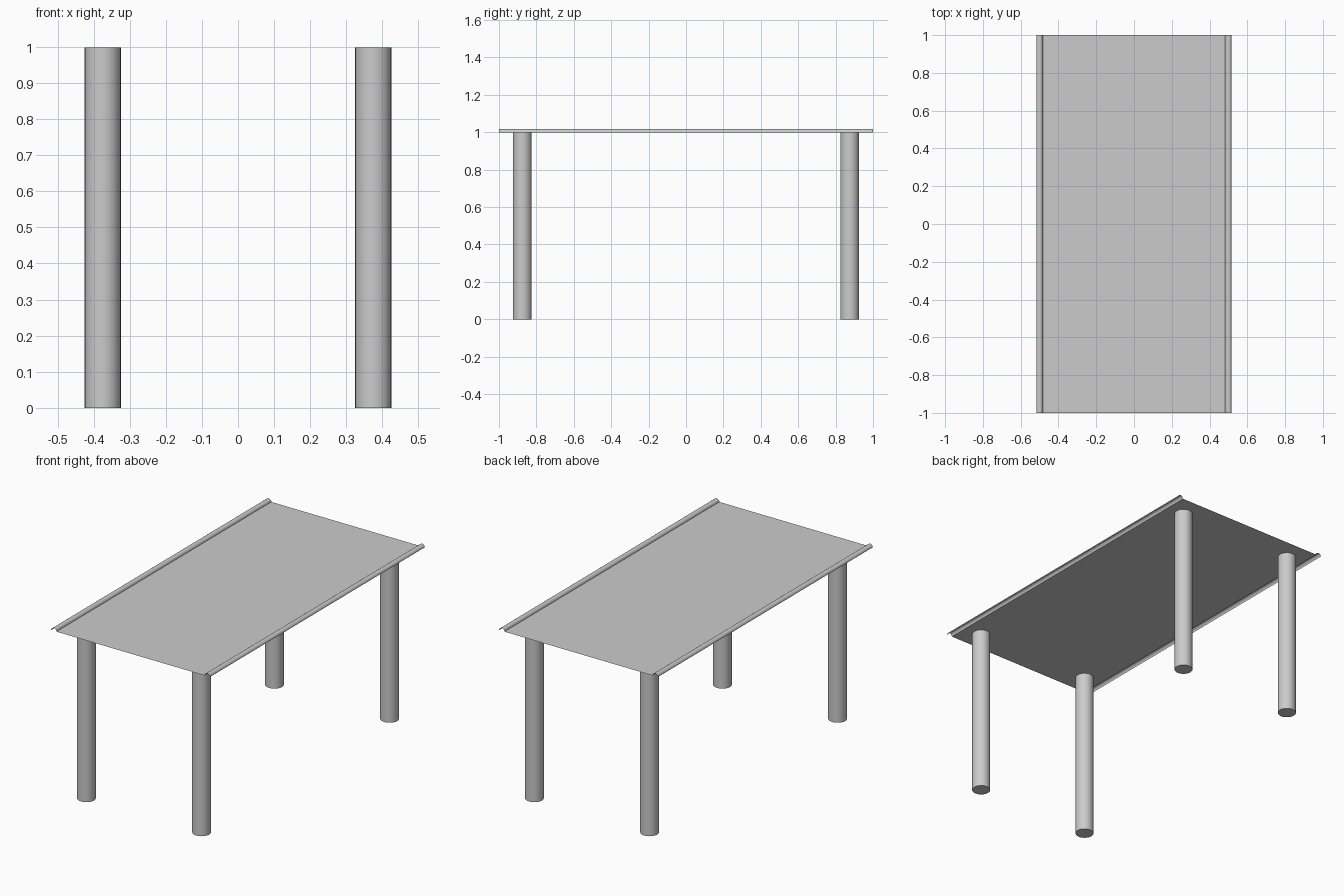
import bpy, bmesh, math

cube = bpy.data.objects.get("Cube")
if cube:
    bpy.data.objects.remove(cube)

# Single grey finish
grey = bpy.data.materials.new("plain_grey")
grey.use_nodes = True
colour = (0.6, 0.6, 0.6, 1)
grey.diffuse_color = colour
grey.node_tree.nodes["Principled BSDF"].inputs["Base Color"].default_value = colour


def finish(obj):
    if not obj.data.materials:
        obj.data.materials.append(grey)
    bpy.ops.object.select_all(action='DESELECT')
    obj.select_set(True)
    bpy.context.view_layer.objects.active = obj
    bpy.ops.object.shade_smooth_by_angle(angle=math.radians(35))


def make_sheet(name, profile, half_length):
    """Extrude an open x-z profile along y into a thin sheet."""
    bm = bmesh.new()
    front = [bm.verts.new((x, -half_length, z)) for x, z in profile]
    back = [bm.verts.new((x, half_length, z)) for x, z in profile]
    for i in range(len(profile) - 1):
        bm.faces.new((front[i], front[i + 1], back[i + 1], back[i]))
    mesh = bpy.data.meshes.new(name)
    bm.to_mesh(mesh)
    bm.free()
    obj = bpy.data.objects.new(name, mesh)
    bpy.context.collection.objects.link(obj)
    finish(obj)


# Thin top with a half-round lip along each long edge
height, lip_x, lip_r, steps = 1.0, 0.5, 0.017, 12
lip = [(lip_x - lip_r * math.cos(math.pi * i / steps),
        height + lip_r * math.sin(math.pi * i / steps)) for i in range(steps + 1)]
mirrored = [(-x, z) for x, z in reversed(lip)]
make_sheet("table_top", mirrored + lip, 1.0)

# Four round legs
leg_r, leg_height = 0.05, 0.999
for side, sx in (("left", 1), ("right", -1)):
    for end, sy in (("front", -1), ("back", 1)):
        bpy.ops.mesh.primitive_cylinder_add(
            vertices=32, radius=leg_r, depth=leg_height,
            location=(0.375 * sx, 0.875 * sy, leg_height / 2))
        leg = bpy.context.object
        leg.name = f"{end}_{side}_leg"
        finish(leg)
